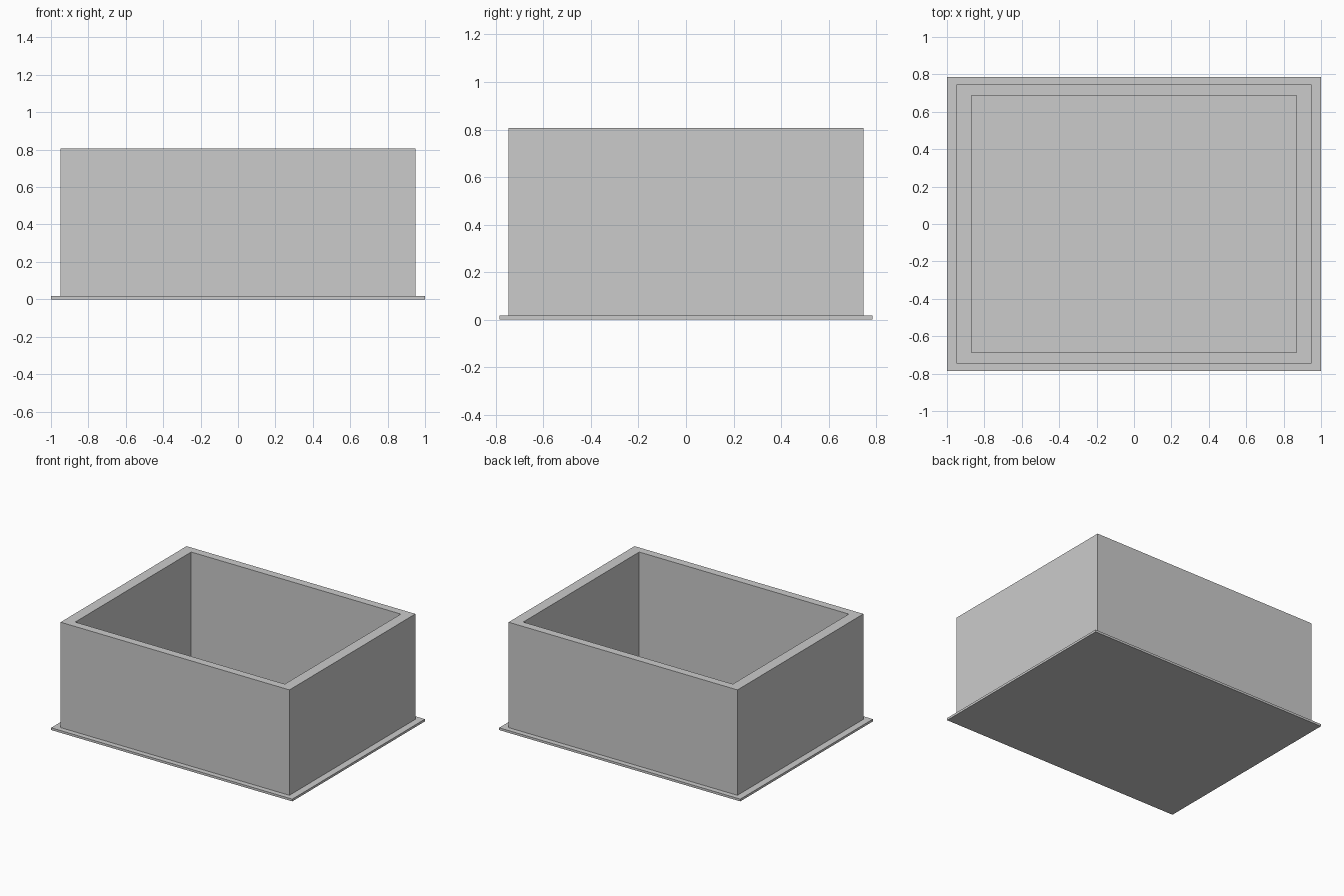
import bpy, bmesh

if "Cube" in bpy.data.objects:
    bpy.data.objects.remove(bpy.data.objects["Cube"])

BASE_TOP, RIM_TOP = 0.017, 0.807


def finish(name, bm):
    bmesh.ops.recalc_face_normals(bm, faces=bm.faces[:])
    mesh = bpy.data.meshes.new(name)
    bm.to_mesh(mesh)
    bm.free()
    obj = bpy.data.objects.new(name, mesh)
    bpy.context.collection.objects.link(obj)
    return obj


def rect(bm, hx, hy, z):
    return [bm.verts.new((sx * hx, sy * hy, z))
            for sx, sy in ((-1, -1), (1, -1), (1, 1), (-1, 1))]


def bridge(bm, a, b):
    for i in range(4):
        j = (i + 1) % 4
        bm.faces.new((a[i], a[j], b[j], b[i]))


# Thin base plate, which is also the floor of the box
bm = bmesh.new()
low, high = rect(bm, 1.0, 0.785, 0), rect(bm, 1.0, 0.785, BASE_TOP)
bridge(bm, low, high)
bm.faces.new(low)
bm.faces.new(high)
finish("base_plate", bm)

# Four thick walls as one closed rectangular ring
bm = bmesh.new()
loops = [rect(bm, 0.949, 0.746, BASE_TOP), rect(bm, 0.949, 0.746, RIM_TOP),
         rect(bm, 0.869, 0.687, RIM_TOP), rect(bm, 0.869, 0.687, BASE_TOP)]
for k in range(4):
    bridge(bm, loops[k], loops[(k + 1) % 4])
finish("box_walls", bm)
